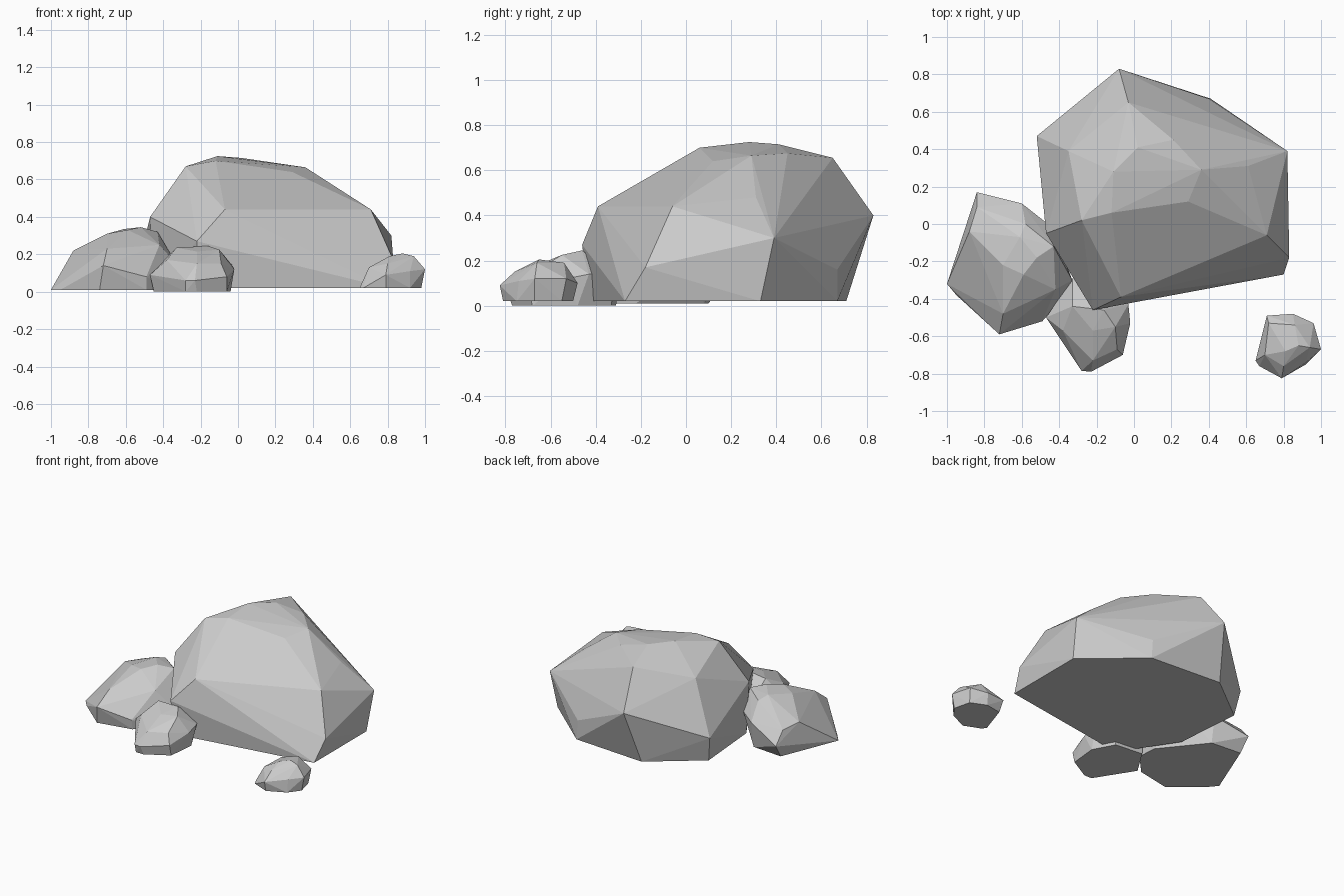
import bpy, bmesh


def rock(name, base_z, base, upper):
    """Faceted boulder: hull of a flat footprint and the upper corner points."""
    bm = bmesh.new()
    for x, y in base:
        bm.verts.new((x, y, base_z))
    for p in upper:
        bm.verts.new(p)
    res = bmesh.ops.convex_hull(bm, input=bm.verts[:])
    loose = [v for v in bm.verts if not v.link_faces]
    bmesh.ops.delete(bm, geom=loose, context='VERTS')
    # merge the flat underside into one face
    bmesh.ops.dissolve_limit(bm, angle_limit=0.03, verts=bm.verts[:], edges=bm.edges[:])
    bmesh.ops.recalc_face_normals(bm, faces=bm.faces[:])
    me = bpy.data.meshes.new(name)
    bm.to_mesh(me)
    bm.free()
    ob = bpy.data.objects.new(name, me)
    bpy.context.collection.objects.link(ob)
    return ob


# large boulder
rock("large_boulder", 0.02,
     [(0.80, -0.27), (0.80, 0.33), (0.41, 0.67), (-0.14, 0.71), (-0.49, 0.44),
      (-0.45, -0.05), (-0.20, -0.43), (0.32, -0.35)],
     [(-0.08, 0.83, 0.40), (-0.03, 0.65, 0.655), (-0.11, 0.28, 0.725),
      (0.02, 0.41, 0.715), (-0.12, 0.06, 0.70), (-0.28, 0.02, 0.67),
      (0.36, 0.29, 0.665), (0.29, 0.12, 0.64), (0.21, 0.45, 0.675),
      (0.61, 0.31, 0.48), (0.71, -0.06, 0.44), (0.82, 0.39, 0.30),
      (0.40, 0.67, 0.16), (0.83, -0.18, 0.17), (-0.07, -0.39, 0.44),
      (-0.22, -0.46, 0.27), (-0.47, -0.05, 0.40), (-0.35, 0.39, 0.56),
      (-0.52, 0.47, 0.20)])

# medium rock on the left
rock("left_rock", 0.01,
     [(-1.0, -0.32), (-0.95, -0.38), (-0.74, -0.56), (-0.49, -0.51), (-0.35, -0.36),
      (-0.36, -0.22), (-0.60, 0.08), (-0.83, 0.10)],
     [(-0.84, 0.17, 0.11), (-0.84, 0.09, 0.20), (-0.60, 0.11, 0.20),
      (-0.88, -0.04, 0.22), (-0.58, 0.0, 0.31), (-0.61, -0.07, 0.335),
      (-0.43, -0.12, 0.32), (-0.52, -0.18, 0.345), (-0.59, -0.27, 0.33),
      (-0.70, -0.22, 0.31), (-0.70, -0.48, 0.23), (-0.72, -0.59, 0.14),
      (-0.42, -0.35, 0.25), (-0.49, -0.52, 0.08), (-0.33, -0.30, 0.15),
      (-0.46, 0.0, 0.20)])

# small rock in front
rock("front_rock", 0.0,
     [(-0.45, -0.50), (-0.28, -0.77), (-0.22, -0.77), (-0.06, -0.68), (-0.04, -0.48),
      (-0.12, -0.33), (-0.33, -0.31)],
     [(-0.47, -0.50, 0.09), (-0.28, -0.785, 0.06), (-0.23, -0.79, 0.06),
      (-0.38, -0.57, 0.17), (-0.22, -0.73, 0.15), (-0.06, -0.70, 0.08),
      (-0.09, -0.67, 0.15), (-0.22, -0.57, 0.215), (-0.10, -0.55, 0.225),
      (-0.16, -0.46, 0.245), (-0.33, -0.44, 0.235), (-0.02, -0.53, 0.12),
      (-0.03, -0.43, 0.14), (-0.33, -0.29, 0.13), (-0.10, -0.32, 0.14)])

# separate stone on the right
rock("right_stone", 0.02,
     [(0.65, -0.73), (0.67, -0.76), (0.79, -0.81), (0.92, -0.75), (0.98, -0.67),
      (0.95, -0.55), (0.84, -0.50), (0.72, -0.52)],
     [(0.70, -0.70, 0.13), (0.79, -0.825, 0.09), (0.80, -0.76, 0.15),
      (0.92, -0.74, 0.11), (1.0, -0.67, 0.12), (0.71, -0.49, 0.10),
      (0.72, -0.53, 0.14), (0.85, -0.48, 0.10), (0.96, -0.53, 0.12),
      (0.81, -0.68, 0.19), (0.88, -0.65, 0.205), (0.94, -0.66, 0.19),
      (0.86, -0.54, 0.19)])
